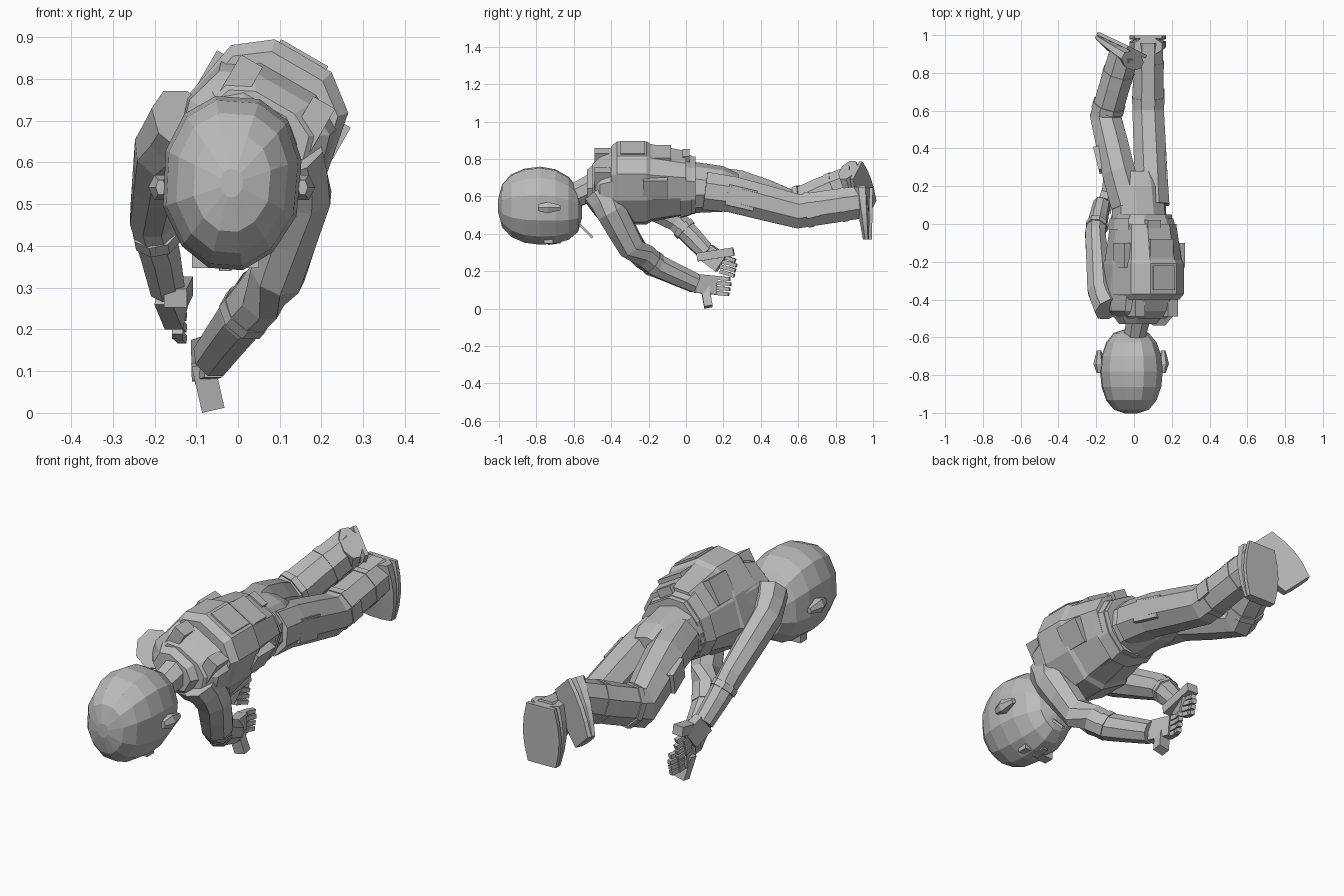
import bpy, bmesh
from math import sin, cos, pi, radians, copysign
from mathutils import Vector

if "Cube" in bpy.data.objects:
    bpy.data.objects.remove(bpy.data.objects["Cube"])

grey = bpy.data.materials.new("matte grey")
grey.use_nodes = True
grey.diffuse_color = (.5, .5, .5, 1)
grey.node_tree.nodes["Principled BSDF"].inputs["Base Color"].default_value = grey.diffuse_color

X, Y, Z = Vector((1, 0, 0)), Vector((0, 1, 0)), Vector((0, 0, 1))
BODY_ROLL = radians(30)


def loft(name, stations, sides=8, axis=None, roll=0, pinch=0, power=1, facing=Y):
    """Skin flat-topped rings of (centre, half width, half height) along a path."""
    bm = bmesh.new()
    centres = [Vector(station[0]) for station in stations]
    last = len(centres) - 1
    rings = []
    for i, (centre, width, height) in enumerate(stations):
        along = axis or (centres[min(i + 1, last)] - centres[max(i - 1, 0)]).normalized()
        across = along.cross(facing if abs(along.z) > .7 else Z).normalized()
        upward = across.cross(along).normalized()
        across, upward = (across * cos(roll) - upward * sin(roll),
                          upward * cos(roll) + across * sin(roll))
        ring = []
        for k in range(sides):
            angle = pi / 2 + 2 * pi * (k + .5) / sides
            squeeze = 1 - pinch * max(0, -sin(angle)) ** 2
            # A power below one makes the section boxier
            side, rise = (copysign(abs(value) ** power, value) for value in (cos(angle), sin(angle)))
            ring.append(bm.verts.new(centres[i] + across * width * side * squeeze
                                     + upward * height * rise))
        rings.append(ring)
    for near, far in zip(rings, rings[1:]):
        for k in range(sides):
            following = (k + 1) % sides
            bm.faces.new((near[k], near[following], far[following], far[k]))
    bm.faces.new(rings[0])
    bm.faces.new(rings[-1])
    bmesh.ops.recalc_face_normals(bm, faces=bm.faces)
    mesh = bpy.data.meshes.new(name)
    bm.to_mesh(mesh)
    bm.free()
    mesh.materials.append(grey)
    part = bpy.data.objects.new(name, mesh)
    bpy.context.collection.objects.link(part)


def bar(name, start, end, width, height, roll=0):
    """Straight box with full width and height."""
    half_diagonal = .5 ** .5
    loft(name, [(point, width * half_diagonal, height * half_diagonal) for point in (start, end)],
         sides=4, roll=roll)


def limb(name, joints, thick, thin):
    """Tapering limb through its joints, with a ring between each pair."""
    joints = [Vector(joint) for joint in joints]
    path = [joints[0]]
    for joint in joints[1:]:
        path += [path[-1].lerp(joint, .5), joint]
    stations = []
    for i, point in enumerate(path):
        radius = thick + (thin - thick) * i / (len(path) - 1)
        stations.append((point, radius, radius * 1.1))
    loft(name, stations)


def band(name, start, end, place, radius):
    """Strap around the limb section between two joints."""
    start, end = Vector(start), Vector(end)
    centre = start.lerp(end, place)
    reach = (end - start).normalized() * .015
    loft(name, [(centre - reach, radius, radius * 1.1), (centre + reach, radius, radius * 1.1)])


def rolled(name, rings, centre, sides=10):
    """Trunk part made of (y, half width, half height) rings, rolled to the left."""
    loft(name, [(centre + Y * y, width, height) for y, width, height in rings],
         sides, axis=Y, roll=BODY_ROLL, power=.75)


# Head: egg with its crown to the front and the narrower face below
egg = []
for i in range(9):
    turn = pi * (i + .2) / 8.4
    swell = sin(turn) ** .7
    chin_drop = .03 * max(0, -cos(turn)) ** 2
    egg.append((Vector((-.015, -.78 - .225 * cos(turn), .55 - chin_drop)), .168 * swell, .212 * swell))
loft("head", egg, 12, axis=Y, roll=radians(4), pinch=.25, power=.85)

# Face details, mirrored about the middle of the head
face = Vector((-.03, -.74, .365))
for side, label in ((1, "left"), (-1, "right")):
    ear = face + X * (side * .17 + .015) + Z * .175
    loft(label + "_ear", [(ear - Y * .05, .012, .02), (ear, .03, .035), (ear + Y * .07, .012, .015)],
         6, axis=Y)
    eye = face + X * side * .05
    bar(label + "_eye_piece", eye - Y * .02, eye + Y * .03, .06, .035)
bar("nose", face, face + Y * .07 + Z * .01, .03, .05)
bar("mouth", face + Y * .1 + Z * .03, face + Y * .13 + Z * .04, .07, .02)
bar("collar_rod", (0, -.58, .46), (0, -.5, .38), .012, .012)
limb("neck", [(0, -.62, .59), (.03, -.46, .67)], .06, .07)

# Trunk
core = Vector((.04, 0, .66))
pack = core + Vector((.01, 0, .012))
rolled("torso", [(-.5, .13, .1), (-.46, .18, .14), (-.36, .19, .185), (-.2, .18, .185), (.05, .15, .145)], core)
rolled("vest", [(-.4, .17, .19), (-.37, .19, .22), (-.21, .19, .22), (-.19, .18, .205), (0, .16, .165)], pack)
rolled("belt", [(-.03, .17, .17), (.03, .16, .15)], core)
rolled("collar", [(-.53, .1, .07), (-.47, .14, .12)], core - X * .02, sides=8)
loft("hips", [((.03, 0, .65), .15, .14), ((.02, .2, .64), .145, .12), ((.02, .28, .63), .11, .09)],
     10, axis=Y, roll=BODY_ROLL / 2)

# Raised vest panels, placed in the rolled directions of the back
outward = X * cos(BODY_ROLL) - Z * sin(BODY_ROLL)
backward = Z * cos(BODY_ROLL) + X * sin(BODY_ROLL)


def panel(name, sideways, depth, start, length, width, height):
    base = pack + outward * sideways + backward * depth + Y * start
    bar(name, base, base + Y * length, width, height, BODY_ROLL)


panel("back_panel", 0, .21, -.35, .13, .13, .02)
panel("lower_back_pouch", 0, .18, -.18, .1, .14, .03)
panel("belt_pouch", -.03, .145, -.02, .04, .08, .05)
for side, label in ((1, "left"), (-1, "right")):
    panel(label + "_side_pouch", side * .165, .06, -.23, .13, .04, .12)
    panel(label + "_shoulder_strap", side * .1, .08, -.49, .12, .06, .12)

# Arms reach down and back from the shoulders
left_elbow, left_cuff, left_wrist = (.095, -.29, .33), (.01, -.16, .23), (-.06, .05, .135)
right_elbow, right_wrist = (-.205, -.05, .47), (-.17, .11, .3)
limb("left_arm", [(.12, -.46, .62), (.15, -.4, .52), left_elbow, left_cuff, left_wrist], .088, .05)
limb("right_arm", [(-.13, -.45, .7), (-.18, -.35, .63), right_elbow, right_wrist], .083, .045)
band("left_cuff", left_elbow, left_cuff, .9, .064)
band("right_cuff", right_elbow, right_wrist, .25, .059)


def hand(label, wrist, knuckles, thumb_root, thumb_tip, droop):
    """Palm, four fingers with bent tips, and a broad thumb."""
    wrist, knuckles = Vector(wrist), Vector(knuckles)
    bar(label + "_palm", wrist, knuckles, .045, .1)
    for finger in range(4):
        root = knuckles - Z * (finger - 1.5) * .027 - Y * .01
        bend = root + Y * (.055 - .006 * abs(finger - 1)) - Z * droop
        tip = bend + X * .012 + Y * .035 - Z * droop
        bar(f"{label}_finger_{finger}", root, bend, .026, .022)
        bar(f"{label}_fingertip_{finger}", bend, tip, .022, .02)
    bar(label + "_thumb", thumb_root, thumb_tip, .055, .045)


hand("left", left_wrist, (-.09, .16, .125), (-.085, .1, .12), (-.06, .12, .01), droop=.004)
hand("right", right_wrist, (-.145, .19, .24), (-.15, .06, .275), (-.135, .255, .305), droop=.012)

# Legs, with straps at knee and boot top
legs = {"left": [(.095, .1, .63), (.09, .25, .61), (.075, .6, .52), (.075, .97, .575)],
        "right": [(-.03, .1, .66), (-.08, .27, .645), (-.15, .57, .545), (-.05, .91, .685)]}
for label, joints in legs.items():
    limb(label + "_leg", joints, .1, .085)
    knee, ankle = joints[-2:]
    band(label + "_knee_strap", knee, ankle, .15, .093)
    band(label + "_boot_top", knee, ankle, .65, .09)
bar("left_thigh_pouch", (.165, .22, .61), (.155, .37, .575), .03, .11)
bar("right_thigh_pouch", (-.17, .28, .63), (-.2, .4, .6), .03, .1)
bar("left_shin_pouch", (.15, .64, .52), (.15, .71, .535), .025, .08)


def boot(label, heel, toe, facing):
    """Toes hang from the ankle; the sole faces the back."""
    heel, toe = Vector(heel), Vector(toe)
    along = (toe - heel).normalized()
    behind = along.cross(facing).cross(along).normalized()
    upper, sole = [], []
    for step in range(5):
        reach = step / 4
        thickness = .05 - .03 * reach
        width = .08 + .025 * sin(pi * reach)
        centre = heel.lerp(toe, reach)
        upper.append((centre - behind * thickness, width, thickness))
        sole.append((centre, width * 1.3, .013))
    loft(label + "_boot", upper, axis=along, facing=facing)
    loft(label + "_sole", sole, sides=4, axis=along, facing=facing)


boot("left", (.075, .99, .65), (.07, .985, .37), Y)
boot("right", (.015, .91, .74), (-.145, .985, .53), Y + X / 2)
